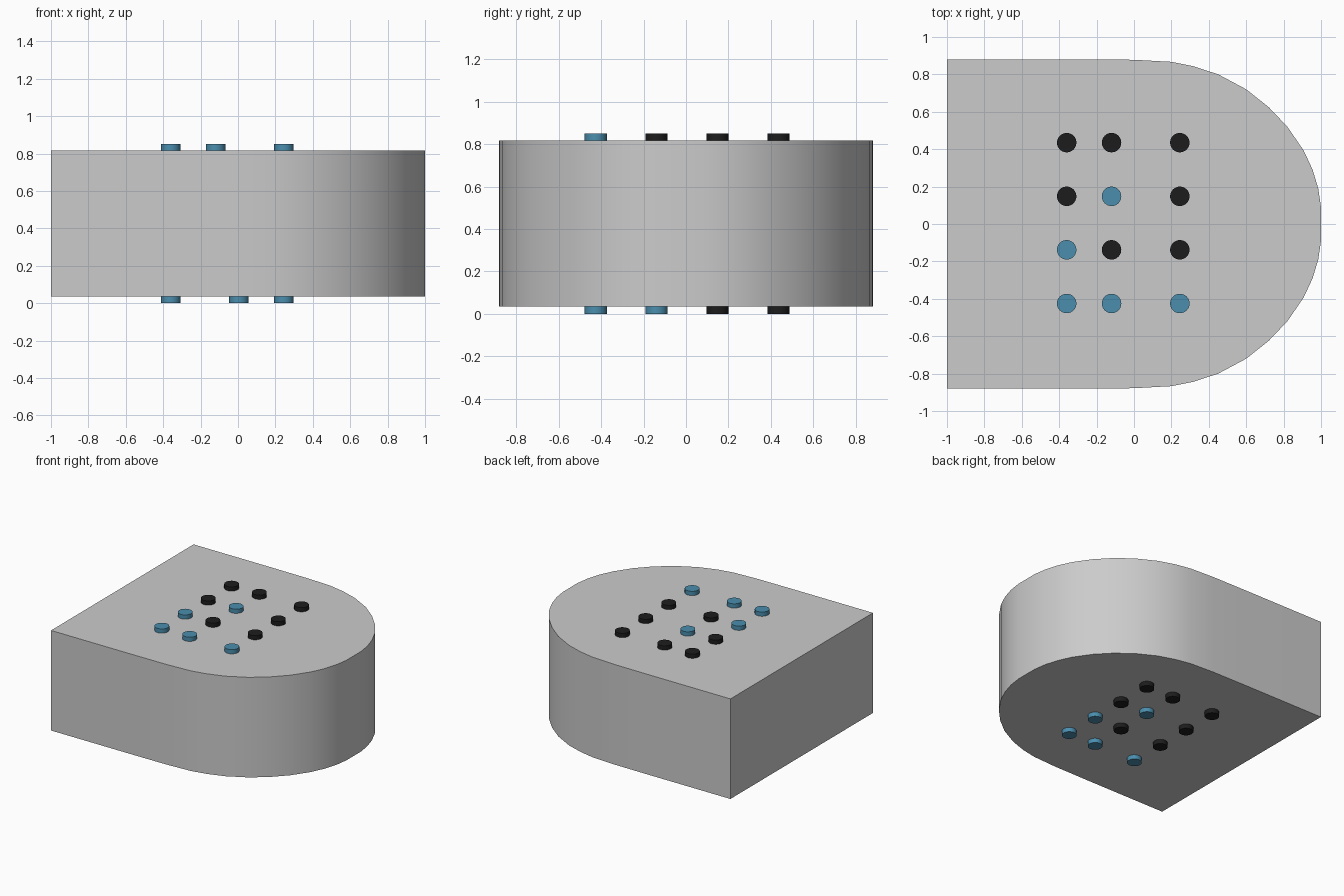
import bpy, bmesh

if "Cube" in bpy.data.objects:
    bpy.data.objects.remove(bpy.data.objects["Cube"])


def material(name, color):
    m = bpy.data.materials.new(name)
    m.diffuse_color = color
    m.use_nodes = True
    m.node_tree.nodes["Principled BSDF"].inputs["Base Color"].default_value = m.diffuse_color
    return m


BLACK = material("black", (0.012, 0.012, 0.012, 1))
BLUE = material("blue", (0.07, 0.27, 0.42, 1))


def smooth(obj):
    bpy.ops.object.select_all(action='DESELECT')
    obj.select_set(True)
    bpy.context.view_layer.objects.active = obj
    bpy.ops.object.shade_smooth_by_angle(angle=0.6)


# Body: D-shaped outline (upper half mirrored) extruded upwards
half = [(1.0, 0.09), (0.985, 0.19), (0.955, 0.29), (0.907, 0.393), (0.82, 0.52),
        (0.72, 0.625), (0.6, 0.72), (0.45, 0.80), (0.32, 0.843), (0.2, 0.867),
        (0.0, 0.878), (-0.3, 0.88), (-1.0, 0.88)]
outline = half + [(x, -y) for x, y in reversed(half)]
bm = bmesh.new()
base = bm.faces.new([bm.verts.new((x, y, 0.035)) for x, y in outline])
ext = bmesh.ops.extrude_face_region(bm, geom=[base])
top = [v for v in ext["geom"] if isinstance(v, bmesh.types.BMVert)]
bmesh.ops.translate(bm, verts=top, vec=(0, 0, 0.782))
bmesh.ops.recalc_face_normals(bm, faces=bm.faces)
mesh = bpy.data.meshes.new("body")
bm.to_mesh(mesh)
bm.free()
body = bpy.data.objects.new("body", mesh)
bpy.context.collection.objects.link(body)
smooth(body)


# Studs: rows run from back to front, letter B is blue and K is black
ROWS = (0.435, 0.148, -0.138, -0.425)


def studs(label, columns, z0, z1):
    for c, (x, colors) in enumerate(columns):
        for r, (y, color) in enumerate(zip(ROWS, colors)):
            bpy.ops.mesh.primitive_cylinder_add(
                vertices=32, radius=0.052, depth=z1 - z0,
                location=(x, y, (z0 + z1) / 2))
            stud = bpy.context.object
            stud.name = f"{label}_stud_{c}_{r}"
            stud.data.materials.append(BLUE if color == "B" else BLACK)
            smooth(stud)


studs("top", [(-0.36, "KKBB"), (-0.12, "KBKB"), (0.245, "KKKB")], 0.812, 0.85)
studs("bottom", [(-0.36, "KKKB"), (0.005, "KBKB"), (0.245, "KKBB")], 0.0, 0.04)
